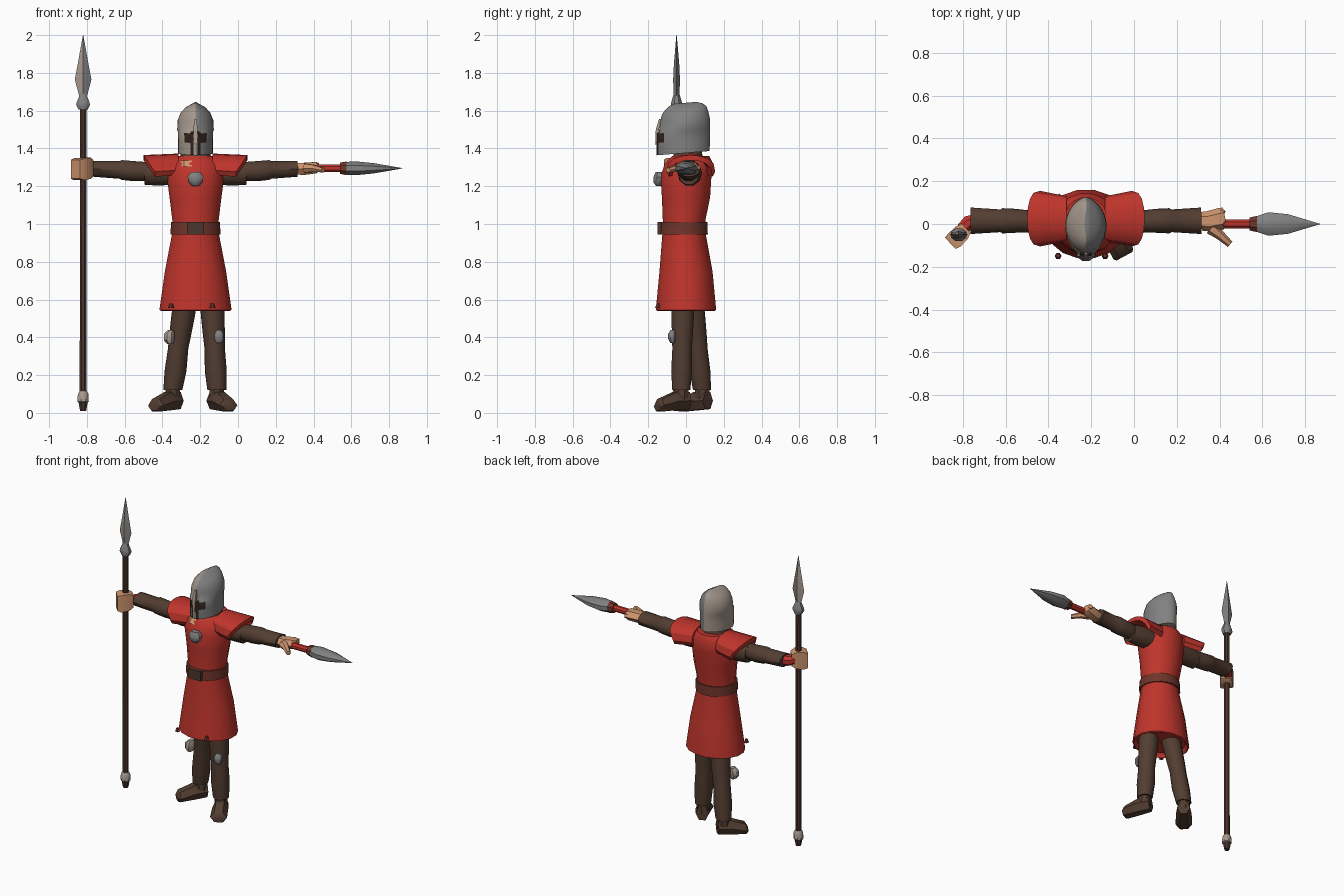
import bpy, bmesh, math
from mathutils import Vector

cube = bpy.data.objects.get("Cube")
if cube:
    bpy.data.objects.remove(cube, do_unlink=True)


def material(name, rgb):
    m = bpy.data.materials.new(name)
    m.use_nodes = True
    m.diffuse_color = (*rgb, 1)
    m.node_tree.nodes["Principled BSDF"].inputs["Base Color"].default_value = (*rgb, 1)
    return m


RED = material("red cloth", (0.52, 0.035, 0.025))
BROWN = material("brown cloth", (0.085, 0.047, 0.031))
WOOD = material("dark wood", (0.07, 0.036, 0.026))
STEEL = material("grey steel", (0.22, 0.22, 0.22))
PALE = material("pale steel", (0.38, 0.32, 0.27))
SKIN = material("skin", (0.62, 0.3, 0.16))
DARK = material("dark opening", (0.03, 0.015, 0.012))
BELT = material("belt leather", (0.16, 0.035, 0.024))
CX = -0.225  # body centre


def tube(name, rings, mats, sides=12, phase=None, sharp=1.0, rule=None, slope=0.0, angle=40):
    """Loft rings of (x, y, z, half width, half depth) along their path."""
    mats = mats if isinstance(mats, list) else [mats]
    phase = math.pi / sides if phase is None else phase
    grow = 1 / math.cos(phase) if sides < 9 else 1
    d = (Vector(rings[-1][:3]) - Vector(rings[0][:3])).normalized()
    if abs(d.z) > 0.5:
        u, v = Vector((1, 0, 0)), Vector((0, 1, 0))
    else:
        u, v = Vector((0, 0, 1)).cross(d).normalized(), Vector((0, 0, 1))
    bm = bmesh.new()
    loops = []
    for x, y, z, a, b in rings:
        loop = []
        for i in range(sides):
            t = 2 * math.pi * i / sides + phase
            s = math.copysign(abs(math.sin(t)) ** sharp, math.sin(t))
            dy = -math.cos(t) * b * grow
            p = Vector((x, y, z)) + u * (s * a * grow) + v * dy
            p.z += slope * dy
            loop.append(bm.verts.new(p))
        loops.append(loop)
    for low, high in zip(loops, loops[1:]):
        for i in range(sides):
            j = (i + 1) % sides
            bm.faces.new((low[i], low[j], high[j], high[i]))
    bm.faces.new(loops[0][::-1])
    bm.faces.new(loops[-1])
    bmesh.ops.recalc_face_normals(bm, faces=bm.faces)
    if rule:
        for f in bm.faces:
            f.material_index = rule(f.calc_center_median())
    return finish(name, bm, mats, angle)


def finish(name, bm, mats, angle):
    me = bpy.data.meshes.new(name)
    bm.to_mesh(me)
    bm.free()
    for m in mats:
        me.materials.append(m)
    ob = bpy.data.objects.new(name, me)
    bpy.context.collection.objects.link(ob)
    bpy.ops.object.select_all(action='DESELECT')
    ob.select_set(True)
    bpy.context.view_layer.objects.active = ob
    bpy.ops.object.shade_smooth_by_angle(angle=math.radians(angle))
    return ob


# Tunic, with a recessed underside
tube("tunic", [(CX, 0, .57, .17, .14), (CX, 0, .54, .185, .155), (CX, 0, .545, .195, .163),
               (CX, 0, .75, .165, .143), (CX, -.01, .94, .128, .118), (CX, -.01, 1.02, .125, .115),
               (CX, 0, 1.14, .14, .13), (CX, 0, 1.25, .155, .137), (CX, .015, 1.32, .145, .13),
               (CX, .025, 1.36, .1, .1)], RED, 16)
tube("belt", [(CX, -.012, .945, .135, .13), (CX, -.012, 1.01, .132, .127)], BELT, 16)
tube("belt_buckle", [(CX, -.138, .945, .045, .014), (CX, -.138, 1.01, .045, .014)], WOOD, 4)
tube("chest_medallion", [(CX, -.145, 1.2, .015, .012), (CX, -.145, 1.22, .035, .028),
                         (CX, -.142, 1.25, .042, .03), (CX, -.14, 1.275, .025, .02)], STEEL, 8)
tube("neck_wrap", [(CX, .01, 1.3, .11, .1), (CX, .01, 1.36, .085, .08), (CX, .01, 1.43, .06, .07)], BROWN)
tube("collar_skin", [(-.265, -.095, 1.305, .035, .025), (-.265, -.08, 1.335, .035, .02)], SKIN, 6)


# Helmet: pointed section, pale on one half, with eye and mouth openings
def helmet_rule(c):
    dx = abs(c.x - CX)
    if c.y < 0 and 1.44 < c.z < 1.485 and .012 < dx < .066:
        return 2
    if c.y < -.08 and 1.36 < c.z < 1.445 and .012 < dx < .03:
        return 2
    return 0 if c.x < CX else 1


tube("helmet", [(CX, -.015, 1.375, .092, .14), (CX, -.015, 1.44, .092, .142), (CX, -.015, 1.49, .094, .142),
                (CX, -.008, 1.5, .097, .135), (CX, -.006, 1.55, .094, .132), (CX, -.005, 1.59, .078, .122),
                (CX, 0, 1.615, .055, .108), (CX, 0, 1.632, .025, .088), (CX, 0, 1.642, .006, .055)],
     [PALE, STEEL, DARK], 32, phase=0, sharp=1.3, rule=helmet_rule, slope=.08)
tube("nose_guard", [(CX, -.155, 1.42, .008, .008), (CX, -.152, 1.5, .012, .008),
                    (CX, -.135, 1.555, .006, .008)], PALE, 4)


# Shoulder pads: thick arches that flare outwards at the top
def shoulder_pad(name, s):
    bm = bmesh.new()
    loops = []
    steps = 8
    for i in range(steps + 1):
        t = math.pi * i / steps
        y, lift = .025 - math.cos(t), math.sin(t) ** .7
        out = .215 + .06 * lift
        loop = []
        for dx, r, dz in ((.09, .105, 0), (out, .13, -.008), (out, .115, -.035), (.09, .09, -.025)):
            loop.append(bm.verts.new((CX + s * dx, .025 + (y - .025) * r, 1.285 + .088 * lift + dz)))
        loops.append(loop)
    for a, b in zip(loops, loops[1:]):
        for k in range(4):
            bm.faces.new((a[k], a[(k + 1) % 4], b[(k + 1) % 4], b[k]))
    bm.faces.new(loops[0])
    bm.faces.new(loops[-1])
    bmesh.ops.recalc_face_normals(bm, faces=bm.faces)
    finish(name, bm, [RED], 30)


# Paired shoulders, sleeves and hem studs
for side, s in (("left", 1), ("right", -1)):
    shoulder_pad(side + "_shoulder_pad", s)
    tube(side + "_upper_sleeve", [(CX + s * .1, .02, 1.27, .065, .065), (CX + s * .2, .02, 1.27, .066, .07),
                                  (CX + s * .27, .015, 1.268, .056, .063)], BROWN, 10)
    tube(side + "_forearm_sleeve", [(CX + s * .25, .012, 1.278, .05, .052), (CX + s * .33, .015, 1.28, .056, .056),
                                    (CX + s * .39, .015, 1.286, .059, .055), (CX + s * .4, .015, 1.286, .053, .049),
                                    (CX + s * .54, .015, 1.292, .062, .044)], BROWN, 10)
    tube(side + "_hem_stud", [(CX + s * .11 - .02, -.15, .555, .014, .014),
                              (CX + s * .11 - .02, -.148, .578, .008, .008)], BELT, 6)

# Legs and boots, one stance for each side
for side, hip, ankle, toe in (("left", (-.14, -.015), (-.112, -.025), (-.05, -.14)),
                              ("right", (-.275, .03), (-.345, .085), (-.435, -.02))):
    def at(f, z, r):
        return (hip[0] + (ankle[0] - hip[0]) * f, hip[1] + (ankle[1] - hip[1]) * f, z, r, r)
    tube(side + "_leg", [at(0, .62, .065), at(.25, .5, .062), at(.45, .41, .058),
                         at(.6, .34, .054), at(.8, .22, .058), at(1, .12, .05)], BROWN, 10)
    tube(side + "_ankle", [at(1, .13, .038), at(1, .06, .04)], BROWN, 8)
    d = (Vector(toe) - Vector(ankle)).normalized()
    a, t = Vector(ankle), Vector(toe)
    heel, mid, tip = a - d * .04, a + d * .04, t + d * .012
    tube(side + "_boot", [(*heel, .065, .036, .045), (*mid, .062, .044, .048),
                          (*t, .04, .046, .033), (*tip, .034, .036, .022)], BROWN, 6)
tube("right_knee_patch", [(-.36, -.005, .365, .015, .02), (-.365, -.005, .385, .028, .028),
                          (-.363, -.003, .42, .028, .028), (-.355, 0, .44, .014, .02)], PALE, 8)
tube("left_knee_patch", [(-.1, -.07, .37, .014, .014), (-.1, -.072, .39, .024, .022),
                         (-.1, -.072, .42, .024, .022), (-.1, -.068, .44, .012, .012)], STEEL, 8)

# Right hand gripping the upright spear
tube("right_cuff", [(-.73, .015, 1.29, .036, .034), (-.775, .005, 1.29, .034, .032),
                    (-.81, -.03, 1.29, .03, .028)], RED, 8)
tube("right_fist", [(-.785, -.02, 1.295, .03, .04), (-.805, -.04, 1.295, .04, .056),
                    (-.84, -.075, 1.29, .042, .058), (-.86, -.09, 1.29, .036, .05)], SKIN, 4)
SX, SY = -.82, -.05
tube("spear_shaft", [(SX, SY, .06, .018, .018), (SX, SY, 1.63, .017, .017)], WOOD, 8)
tube("spear_butt", [(SX, SY, .01, .016, .016), (SX, SY, .055, .024, .024), (SX, SY, .06, .03, .03),
                    (SX, SY, .1, .028, .028), (SX, SY, .115, .019, .019)], [WOOD, PALE], 8,
     rule=lambda c: int(c.z > .056))
tube("spear_socket", [(SX, SY, 1.605, .024, .024), (SX, SY, 1.63, .037, .03), (SX, SY, 1.645, .034, .028),
                      (SX, SY, 1.69, .015, .015)], STEEL, 8)
tube("spear_blade", [(SX, SY, 1.66, .016, .015), (SX, SY, 1.765, .044, .018), (SX, SY, 1.85, .028, .014),
                     (SX, SY, 2.0, .001, .001)], [PALE, STEEL], 4, phase=0, angle=20,
     rule=lambda c: int(c.x > SX))

# Left hand holding the short blade straight out
tube("left_palm", [(.31, .012, 1.292, .038, .03), (.35, .012, 1.292, .042, .032),
                   (.41, .025, 1.298, .045, .03), (.425, .035, 1.3, .03, .022)], SKIN, 6)
tube("left_thumb", [(.36, -.02, 1.295, .026, .024), (.4, -.05, 1.295, .02, .018),
                    (.45, -.095, 1.285, .014, .012)], SKIN, 6)
tube("left_finger", [(.37, .025, 1.3, .02, .018), (.42, .068, 1.3, .012, .012)], SKIN, 6)
tube("short_grip", [(.38, 0, 1.295, .02, .02), (.56, 0, 1.295, .02, .02)], RED, 8)
tube("grip_collar", [(.54, 0, 1.295, .03, .03), (.575, 0, 1.295, .038, .036)], BELT, 8)
tube("short_blade", [(.57, 0, 1.295, .035, .034), (.63, 0, 1.295, .055, .036), (.72, 0, 1.295, .046, .027),
                     (.87, 0, 1.295, .001, .001)], STEEL, 8)
